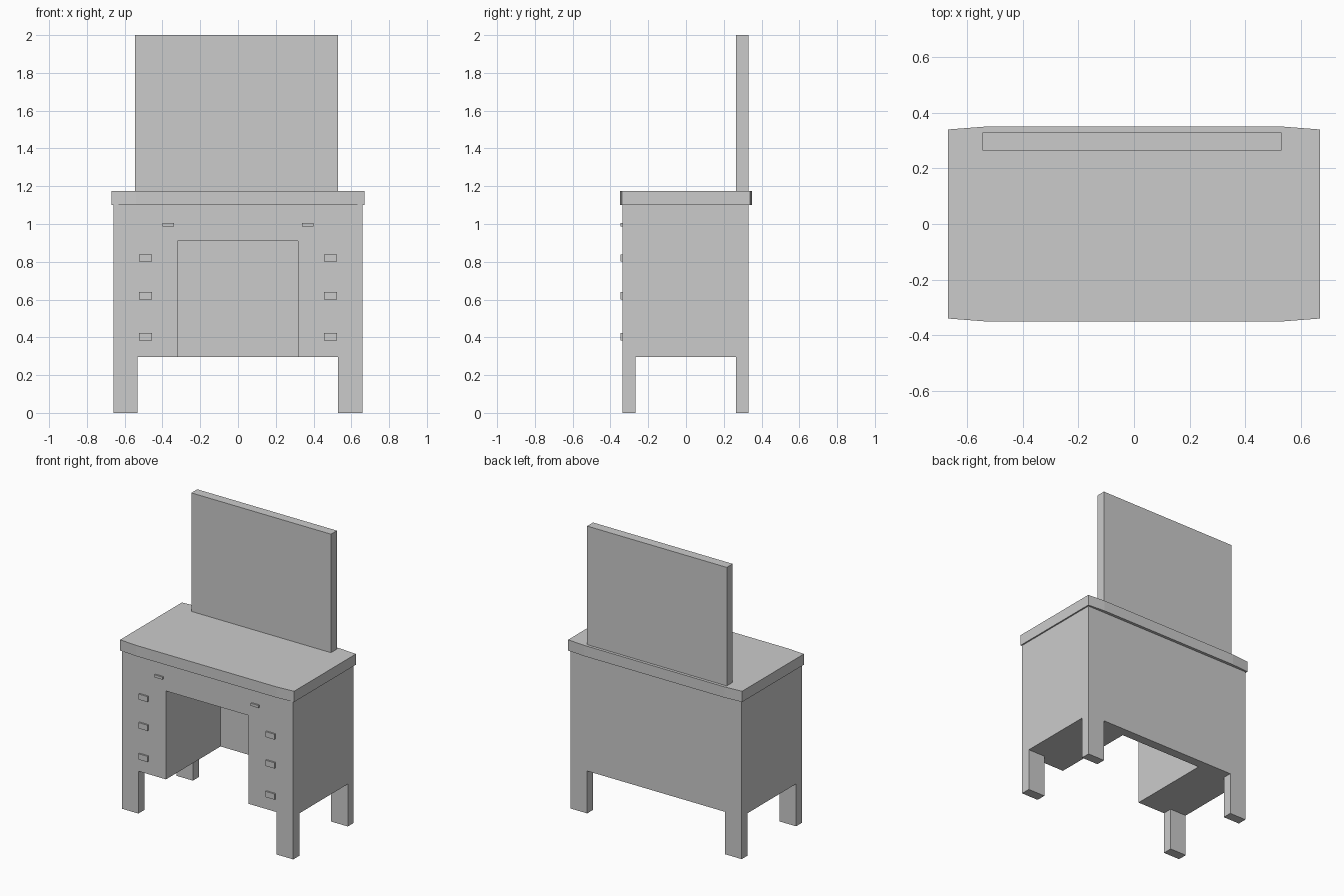
import bpy, bmesh

if "Cube" in bpy.data.objects:
    bpy.data.objects.remove(bpy.data.objects["Cube"])


def prism(name, outline, z0, z1):
    """Extrude a closed counter-clockwise XY outline from z0 to z1."""
    bm = bmesh.new()
    face = bm.faces.new([bm.verts.new((x, y, z0)) for x, y in outline])
    ext = bmesh.ops.extrude_face_region(bm, geom=[face])
    for v in ext["geom"]:
        if isinstance(v, bmesh.types.BMVert):
            v.co.z = z1
    bmesh.ops.recalc_face_normals(bm, faces=bm.faces)
    mesh = bpy.data.meshes.new(name)
    bm.to_mesh(mesh)
    bm.free()
    obj = bpy.data.objects.new(name, mesh)
    bpy.context.collection.objects.link(obj)
    return obj


def box(name, x, y, z):
    """Box from (min, max) ranges."""
    outline = [(x[0], y[0]), (x[1], y[0]), (x[1], y[1]), (x[0], y[1])]
    return prism(name, outline, *z)


def cut(obj, cutter):
    """Subtract the cutter and remove it."""
    mod = obj.modifiers.new("cut", 'BOOLEAN')
    mod.operation = 'DIFFERENCE'
    mod.solver = 'EXACT'
    mod.object = cutter
    cutter.hide_render = True
    bpy.context.view_layer.objects.active = obj
    bpy.ops.object.modifier_apply(modifier=mod.name)
    bpy.data.objects.remove(cutter)


# Cabinet with four legs and an open knee space in front of the back panel
cabinet = box("cabinet", (-0.66, 0.66), (-0.335, 0.33), (0, 1.10))
cut(cabinet, box("gap_between_left_and_right_legs",
                 (-0.533, 0.53), (-0.6, 0.6), (-0.2, 0.295)))
cut(cabinet, box("gap_between_front_and_back_legs",
                 (-0.9, 0.9), (-0.268, 0.265), (-0.2, 0.295)))
cut(cabinet, box("knee_space", (-0.32, 0.317), (-0.6, 0.265), (-0.1, 0.91)))

# Table top with slightly tapered ends
prism("table_top",
      [(-0.67, -0.34), (-0.54, -0.35), (0.54, -0.35), (0.67, -0.34),
       (0.67, 0.34), (0.54, 0.35), (-0.54, 0.35), (-0.67, 0.34)],
      1.10, 1.175)

# Upright mirror panel
box("mirror_panel", (-0.545, 0.53), (0.265, 0.33), (1.17, 2.0))

# Drawer handles: a slim upper one and three lower ones on each side
for side, sign in (("left", -1), ("right", 1)):
    for level, (x, z, w, h) in enumerate([(0.37, 0.997, 0.06, 0.018),
                                          (0.489, 0.82, 0.069, 0.038),
                                          (0.489, 0.62, 0.069, 0.04),
                                          (0.489, 0.403, 0.069, 0.04)]):
        cx = sign * x
        box(f"handle_{side}_{level + 1}", (cx - w / 2, cx + w / 2),
            (-0.346, -0.33), (z - h / 2, z + h / 2))
